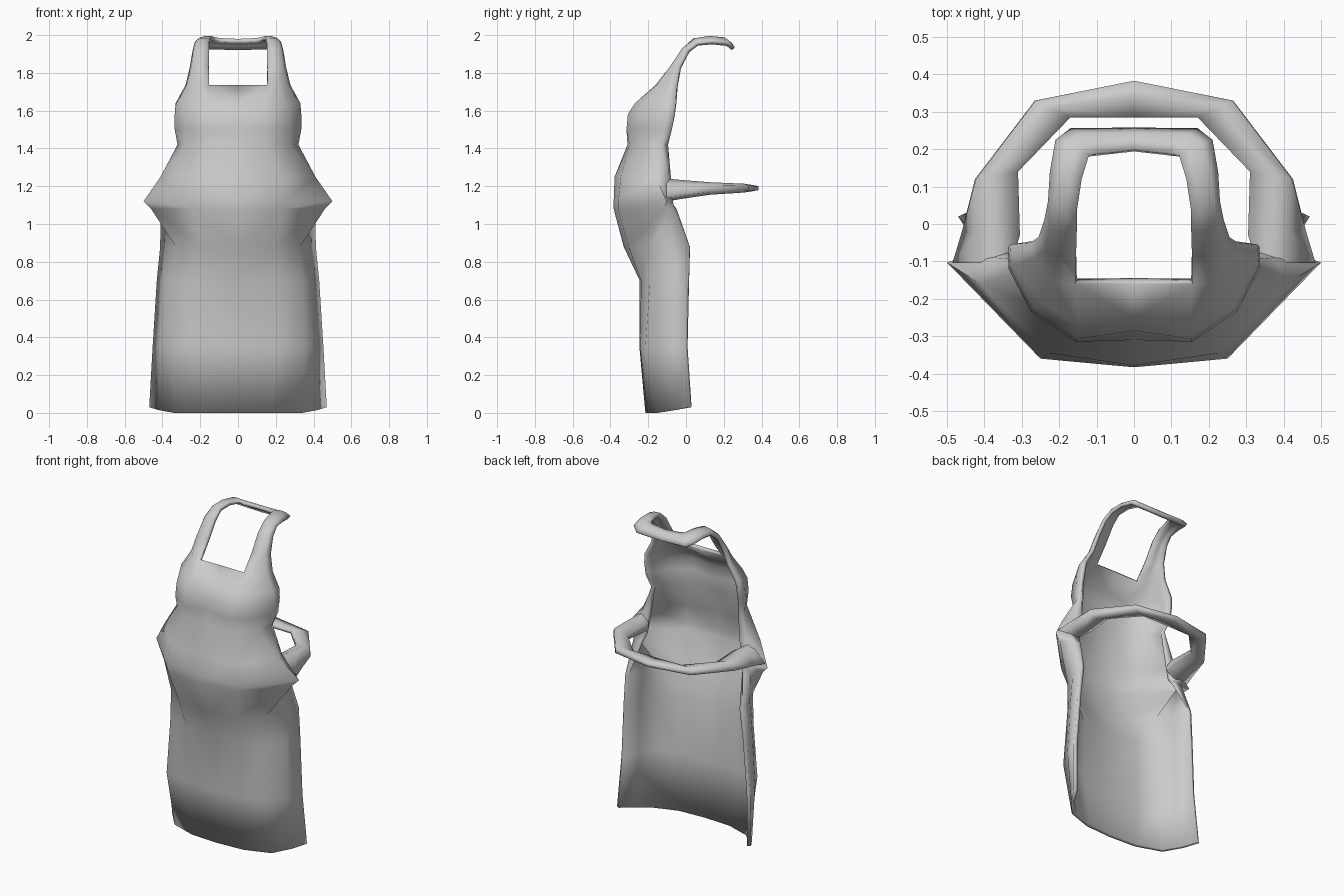
import bpy, bmesh, math
from mathutils import Vector

if "Cube" in bpy.data.objects:
    bpy.data.objects.remove(bpy.data.objects["Cube"])

cloth = bpy.data.materials.new("grey_cloth")
cloth.diffuse_color = (0.6, 0.6, 0.6, 1)
cloth.use_nodes = True
cloth.node_tree.nodes["Principled BSDF"].inputs["Base Color"].default_value = cloth.diffuse_color


def loft(name, rows, closed=False, thickness=0.0, angle=70):
    """Skin rows of points, mirror across x = 0 and optionally thicken inward.
    A missing point (None) leaves a gap in the skin."""
    bm = bmesh.new()
    grid = [[bm.verts.new(p) if p else None for p in row] for row in rows]
    n = len(rows[0])
    for low, high in zip(grid, grid[1:]):
        for c in range(n if closed else n - 1):
            d = (c + 1) % n
            quad = (low[c], low[d], high[d], high[c])
            if all(quad):
                bm.faces.new(quad)
    if closed:
        bmesh.ops.recalc_face_normals(bm, faces=bm.faces)
    mesh = bpy.data.meshes.new(name)
    bm.to_mesh(mesh)
    bm.free()
    mesh.materials.append(cloth)
    obj = bpy.data.objects.new(name, mesh)
    bpy.context.collection.objects.link(obj)
    mirror = obj.modifiers.new("mirror", 'MIRROR')
    mirror.use_clip = True
    if thickness:
        solid = obj.modifiers.new("thickness", 'SOLIDIFY')
        solid.thickness = thickness
        solid.offset = -1
    bpy.ops.object.select_all(action='DESELECT')
    obj.select_set(True)
    bpy.context.view_layer.objects.active = obj
    bpy.ops.object.shade_smooth_by_angle(angle=math.radians(angle))
    return obj


# Front panel: height, then (x, y) from the centre line out to the side edge
skirt = [
    (0.00, (0, -.215), (.18, -.205), (.34, -.15), (.42, -.06), (.47, .02)),
    (0.35, (0, -.247), (.2, -.243), (.35, -.215), (.415, -.10), (.452, 0)),
    (0.70, (0, -.245), (.2, -.238), (.34, -.19), (.40, -.09), (.43, .01)),
    (0.88, (0, -.33), (.2, -.305), (.33, -.20), (.385, -.09), (.412, .02)),
    (1.08, (0, -.383), (.24, -.36), (.46, -.115), (.41, -.06), (.36, -.05)),
    (1.12, (0, -.383), (.25, -.36), (.5, -.103), (.41, -.07), (.34, -.08)),
]
bib = [
    (1.25, (0, -.378), (.23, -.345), (.41, -.16), (.37, -.09), (.32, -.08)),
    (1.42, (0, -.31), (.15, -.30), (.28, -.21), (.32, -.13), (.31, -.095)),
    (1.50, (0, -.292), (.155, -.315), (.275, -.235), (.335, -.12), (.335, -.075)),
    (1.58, (0, -.285), (.155, -.308), (.27, -.23), (.335, -.11), (.335, -.06)),
    (1.64, (0, -.25), (.15, -.27), (.25, -.21), (.32, -.11), (.33, -.055)),
    (1.735, (0, -.16), (.155, -.162), (.215, -.155), (.265, -.09), (.278, -.05)),
]
rows = [[Vector((x, y, z)) for x, y in pts] for z, *pts in skirt + bib]
rows[0][3].z, rows[0][4].z = 0.015, 0.03      # hem lifts at the sides

# Neck strap grows out of the panel: inner edge, outer edge, bulge of the middle
strap = [
    ((.155, -.085, 1.83), (.255, -.035, 1.83), (.015, -.02, 0)),
    ((.153, -.02, 1.93), (.24, .01, 1.92), (.012, -.01, .005)),
    ((.152, .04, 1.983), (.23, .06, 1.958), (.01, 0, .01)),
    ((.14, .12, 1.995), (.225, .14, 1.968), (.005, 0, .01)),
    ((.12, .185, 1.988), (.21, .225, 1.96), (0, .004, .01)),
    ((.09, .19, 1.984), (.17, .256, 1.938), (0, .005, .009)),
    ((0, .2, 1.98), (0, .258, 1.932), (0, .005, .009)),
]
for a, b, m in strap:
    a, b, m = Vector(a), Vector(b), Vector(m)
    rows.append([None, a, a.lerp(b, .35) + m, a.lerp(b, .7) + m, b])
loft("apron_panel_and_neck_strap", rows, thickness=0.022)

# Waist band: outer edge low and high, inner edge, height and half thickness
band = []
for (ox, oy), tx, (ix, iy), z, h in [
    ((.485, -.103), .41, (.32, -.08), 1.18, .06),
    ((.46, -.02), .415, (.305, -.03), 1.183, .05),
    ((.425, .12), .422, (.31, .14), 1.188, .033),
    ((.265, .33), .263, (.17, .285), 1.19, .023),
    ((0, .383), 0, (0, .285), 1.19, .018),
]:
    low, top = Vector((ox, oy, z - h * .6)), Vector((tx, oy, z + h * .6))
    b, up = Vector((ix, iy, z)), Vector((0, 0, h))
    mid = Vector((tx, oy, z)).lerp(b, .4)
    band.append([low, top, mid + up, b + up * .4, b - up * .4, mid - up])
loft("waist_band", band, closed=True, angle=120)
